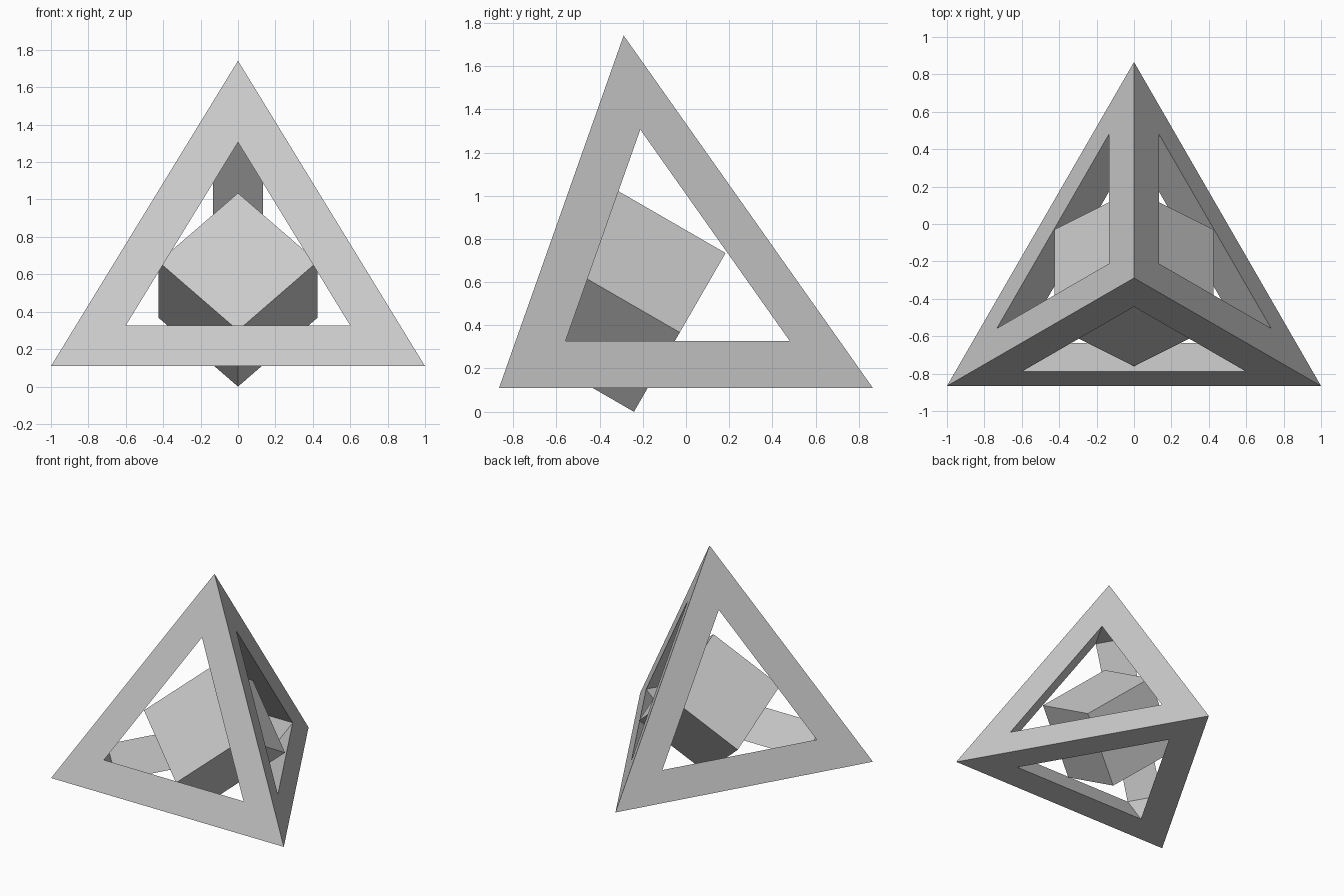
import bpy, bmesh
from math import sqrt, radians
from itertools import combinations
from mathutils import Vector, Matrix

if "Cube" in bpy.data.objects:
    bpy.data.objects.remove(bpy.data.objects["Cube"], do_unlink=True)

EDGE = 2.0          # edge of the tetrahedron
WINDOW = 0.6        # window size relative to its face
CUBE = 0.6          # edge of the inner cube
CENTRE = Vector((0, -EDGE / (4 * sqrt(3)) * 1.0, 0.517))

grey = bpy.data.materials.new("light_grey")
grey.use_nodes = True
colour = (0.6, 0.6, 0.6, 1)
grey.diffuse_color = colour
grey.node_tree.nodes["Principled BSDF"].inputs["Base Color"].default_value = colour


def add_object(name, bm):
    bmesh.ops.recalc_face_normals(bm, faces=bm.faces)
    mesh = bpy.data.meshes.new(name)
    bm.to_mesh(mesh)
    bm.free()
    mesh.materials.append(grey)
    obj = bpy.data.objects.new(name, mesh)
    bpy.context.collection.objects.link(obj)
    return obj


# Tetrahedron frame: a triangular window in each face, flat bars between them
inradius = EDGE / sqrt(24)
base_r = EDGE / sqrt(3)
points = [CENTRE + Vector((0, 0, 3 * inradius))]
for angle in (90, 210, 330):
    arm = Matrix.Rotation(radians(angle), 3, "Z") @ Vector((base_r, 0, 0))
    points.append(CENTRE + arm - Vector((0, 0, inradius)))

bm = bmesh.new()
outer = [bm.verts.new(p) for p in points]
hole = {}           # (face, corner) -> window corner; a face is named by its opposite corner
for f in range(4):
    corners = [c for c in range(4) if c != f]
    middle = sum((points[c] for c in corners), Vector()) / 3
    for c in corners:
        hole[f, c] = bm.verts.new(middle.lerp(points[c], WINDOW))

for a, b in combinations(range(4), 2):
    f, g = [i for i in range(4) if i not in (a, b)]
    for face in (f, g):                                   # outside strips
        bm.faces.new((outer[a], outer[b], hole[face, b], hole[face, a]))
    bm.faces.new((hole[f, a], hole[f, b], hole[g, b], hole[g, a]))  # inside of bar
for c in range(4):                                        # inside of corner
    bm.faces.new([hole[f, c] for f in range(4) if f != c])
add_object("tetrahedron_frame", bm)

# Tilted cube held in the middle of the frame
bm = bmesh.new()
bmesh.ops.create_cube(bm, size=CUBE)
tilt = Matrix.Rotation(radians(60), 4, "X") @ Matrix.Rotation(radians(45), 4, "Z")
bmesh.ops.transform(bm, matrix=Matrix.Translation(CENTRE) @ tilt, verts=bm.verts)
add_object("inner_cube", bm)
